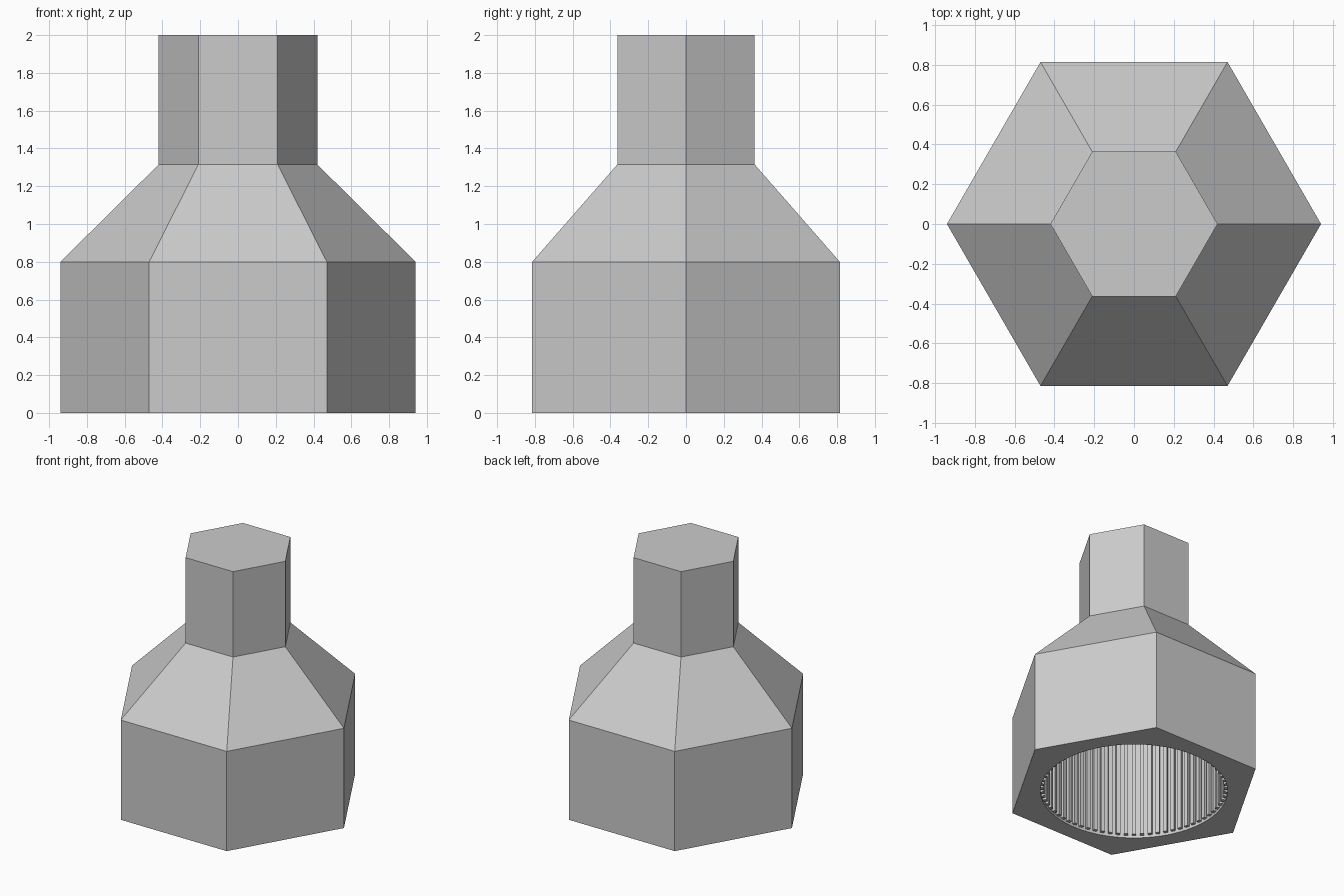
import bpy
import bmesh
from math import cos, sin, tau
from mathutils import Matrix

if "Cube" in bpy.data.objects:
    bpy.data.objects.remove(bpy.data.objects["Cube"], do_unlink=True)

BORE_RADIUS = 0.68
BORE_DEPTH = 0.8
RIBS = 72

grey = bpy.data.materials.new("plain grey")
grey.use_nodes = True
grey.diffuse_color = (0.6, 0.6, 0.6, 1)
grey.node_tree.nodes["Principled BSDF"].inputs["Base Color"].default_value = (0.6, 0.6, 0.6, 1)


def add_object(name, bm):
    bmesh.ops.recalc_face_normals(bm, faces=bm.faces)
    mesh = bpy.data.meshes.new(name)
    bm.to_mesh(mesh)
    bm.free()
    mesh.materials.append(grey)
    obj = bpy.data.objects.new(name, mesh)
    bpy.context.collection.objects.link(obj)
    return obj


def ring(bm, sides, radius, z):
    return [bm.verts.new((radius * cos(tau * i / sides), radius * sin(tau * i / sides), z))
            for i in range(sides)]


def loft(bm, sides, profile):
    """Join rings of (radius, z), cap the last one and return the first."""
    rings = [ring(bm, sides, r, z) for r, z in profile]
    for a, b in zip(rings, rings[1:]):
        for i in range(sides):
            j = (i + 1) % sides
            bm.faces.new((a[i], a[j], b[j], b[i]))
    bm.faces.new(rings[-1])
    return rings[0]


# Hexagonal body, shoulder and neck, with a round blind bore underneath
bm = bmesh.new()
outer = loft(bm, 6, [(0.94, 0), (0.94, 0.8), (0.42, 1.315), (0.42, 2)])
bore = loft(bm, RIBS * 2, [(BORE_RADIUS, 0), (BORE_RADIUS, BORE_DEPTH)])
rim = [e for e in bm.edges if e.is_boundary]
bmesh.ops.triangle_fill(bm, edges=rim, use_beauty=True, normal=(0, 0, -1))
add_object("socket_body", bm)

# Fine lengthwise ribs around the bore, set slightly in from the mouth
bm = bmesh.new()
start = 0.02
length = BORE_DEPTH - start
for i in range(RIBS):
    place = (Matrix.Rotation(tau * i / RIBS, 4, "Z")
             @ Matrix.Translation((BORE_RADIUS - 0.01, 0, start + length / 2))
             @ Matrix.Diagonal((0.03, 0.03, length, 1)))
    bmesh.ops.create_cube(bm, size=1, matrix=place)
add_object("bore_ribs", bm)
